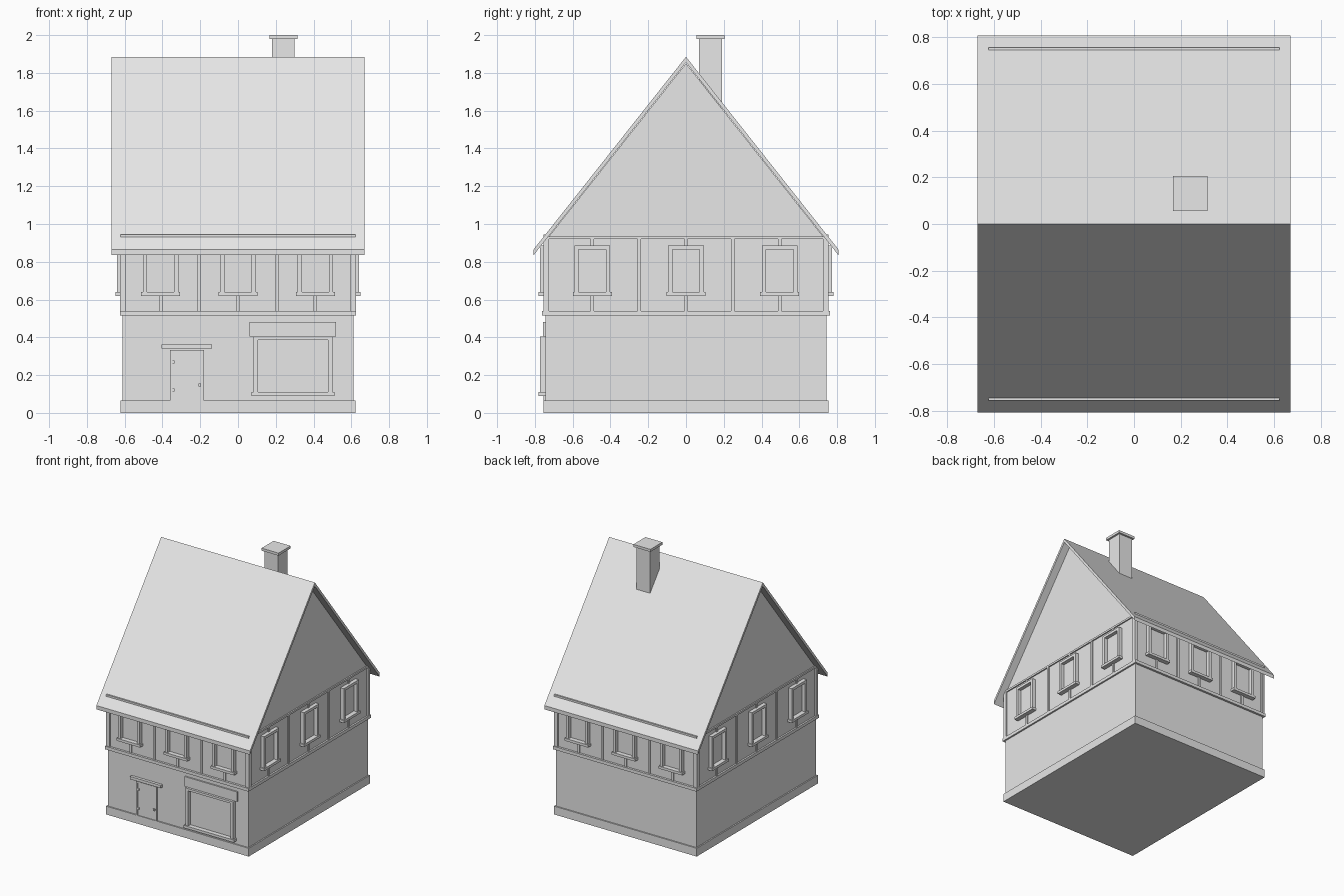
import bpy, bmesh

cube = bpy.data.objects.get("Cube")
if cube:
    bpy.data.objects.remove(cube, do_unlink=True)

# One plain plaster grey for the whole house
grey = bpy.data.materials.new("plain_grey")
grey.use_nodes = True
colour = (0.8, 0.8, 0.8, 1)
grey.diffuse_color = colour
grey.node_tree.nodes["Principled BSDF"].inputs["Base Color"].default_value = colour

HALF_X, HALF_Y = 0.612, 0.745      # wall half sizes
BAND_TOP, BEAM_LOW = 0.54, 0.92    # limits of the timbered storey


def finish(name, bm):
    bmesh.ops.recalc_face_normals(bm, faces=bm.faces)
    mesh = bpy.data.meshes.new(name)
    bm.to_mesh(mesh)
    bm.free()
    mesh.materials.append(grey)
    obj = bpy.data.objects.new(name, mesh)
    bpy.context.collection.objects.link(obj)
    return obj


def box(name, x, y, z):
    """Box from three (low, high) ranges."""
    bm = bmesh.new()
    bmesh.ops.create_cube(bm, size=1)
    for v in bm.verts:
        v.co = [sum(r) / 2 + c * (r[1] - r[0]) for c, r in zip(v.co, (x, y, z))]
    return finish(name, bm)


def prism(name, profile, half):
    """Profile in y and z, extruded along x."""
    bm = bmesh.new()
    face = bm.faces.new([bm.verts.new((-half, y, z)) for y, z in profile])
    new = bmesh.ops.extrude_face_region(bm, geom=[face])["geom"]
    bmesh.ops.translate(bm, vec=(2 * half, 0, 0),
                        verts=[g for g in new if isinstance(g, bmesh.types.BMVert)])
    return finish(name, bm)


def on_wall(side, name, u, z, out, sunk=0.02):
    """Box on a wall: u runs along it, out is how far it stands proud."""
    half = HALF_Y if side in ("front", "back") else HALF_X
    depth = (half - sunk, half + out)
    if side in ("front", "right"):
        depth = (-depth[1], -depth[0])
    x, y = (u, depth) if side in ("front", "back") else (depth, u)
    return box(f"{side}_{name}", x, y, z)


def around(c, half):
    return (c - half, c + half)


# Walls with gables, plinth and horizontal bands
prism("walls", [(-HALF_Y, 0.03), (HALF_Y, 0.03), (HALF_Y, 0.91), (0, 1.85), (-HALF_Y, 0.91)], HALF_X)
for name, hx, hy, z in (("plinth", 0.622, 0.755, (0, 0.065)),
                        ("floor_band", 0.625, 0.762, (0.515, BAND_TOP))):
    box(name, (-hx, hx), (-hy, hy), z)

# Roof slabs with plumb-cut eaves
prism("roof", [(-0.807, 0.865), (0, 1.885), (0.807, 0.865),
               (0.807, 0.835), (0, 1.855), (-0.807, 0.835)], 0.67)

# Chimney
box("chimney_stack", (0.18, 0.30), (0.07, 0.19), (1.6, 1.985))
box("chimney_cap", (0.167, 0.315), (0.055, 0.205), (1.98, 2.0))

# Timber frame and windows of the upper storey
for side in ("front", "back", "left", "right"):
    long_side = side in ("left", "right")
    step = 0.248 if long_side else 0.205
    end = HALF_Y if long_side else HALF_X
    top = 0.945 if not long_side else 0.935
    on_wall(side, "top_beam", around(0, end + 0.01), (BEAM_LOW, top), 0.01)
    for i in range(-3, 4):
        c = i * step
        if i % 2:
            on_wall(side, "post", around(c, 0.009), (BAND_TOP, BEAM_LOW), 0.009)
            continue
        # Short studs above and below each window
        on_wall(side, "lower_stud", around(c, 0.009), (BAND_TOP, 0.63), 0.009)
        on_wall(side, "upper_stud", around(c, 0.009), (0.88, BEAM_LOW), 0.009)
        # Window surround
        on_wall(side, "window_sill", around(c, 0.103), (0.62, 0.64), 0.036)
        on_wall(side, "window_head", around(c, 0.094), (0.865, 0.886), 0.029)
        for s in (-1, 1):
            on_wall(side, "window_jamb", around(c + s * 0.083, 0.011), (0.64, 0.866), 0.029)

# Shop window with board above
on_wall("front", "shop_sill", (0.072, 0.51), (0.09, 0.11), 0.036)
on_wall("front", "shop_head", (0.082, 0.50), (0.387, 0.405), 0.029)
for u in ((0.082, 0.106), (0.476, 0.50)):
    on_wall("front", "shop_jamb", u, (0.11, 0.388), 0.029)
on_wall("front", "shop_board", (0.062, 0.52), (0.405, 0.482), 0.011)

# Door: lintel, frame, leaf, hinges and handle
on_wall("front", "door_lintel", (-0.405, -0.137), (0.34, 0.362), 0.022)
on_wall("front", "door_head", (-0.36, -0.18), (0.322, 0.332), 0.01)
for u in ((-0.36, -0.348), (-0.192, -0.18)):
    on_wall("front", "door_jamb", u, (0.065, 0.325), 0.01)
on_wall("front", "door_leaf", (-0.348, -0.192), (0.065, 0.322), 0.004)
for z in (0.12, 0.27):
    on_wall("front", "door_hinge", (-0.35, -0.335), around(z, 0.008), 0.012)
on_wall("front", "door_handle", (-0.21, -0.197), (0.14, 0.155), 0.016)
